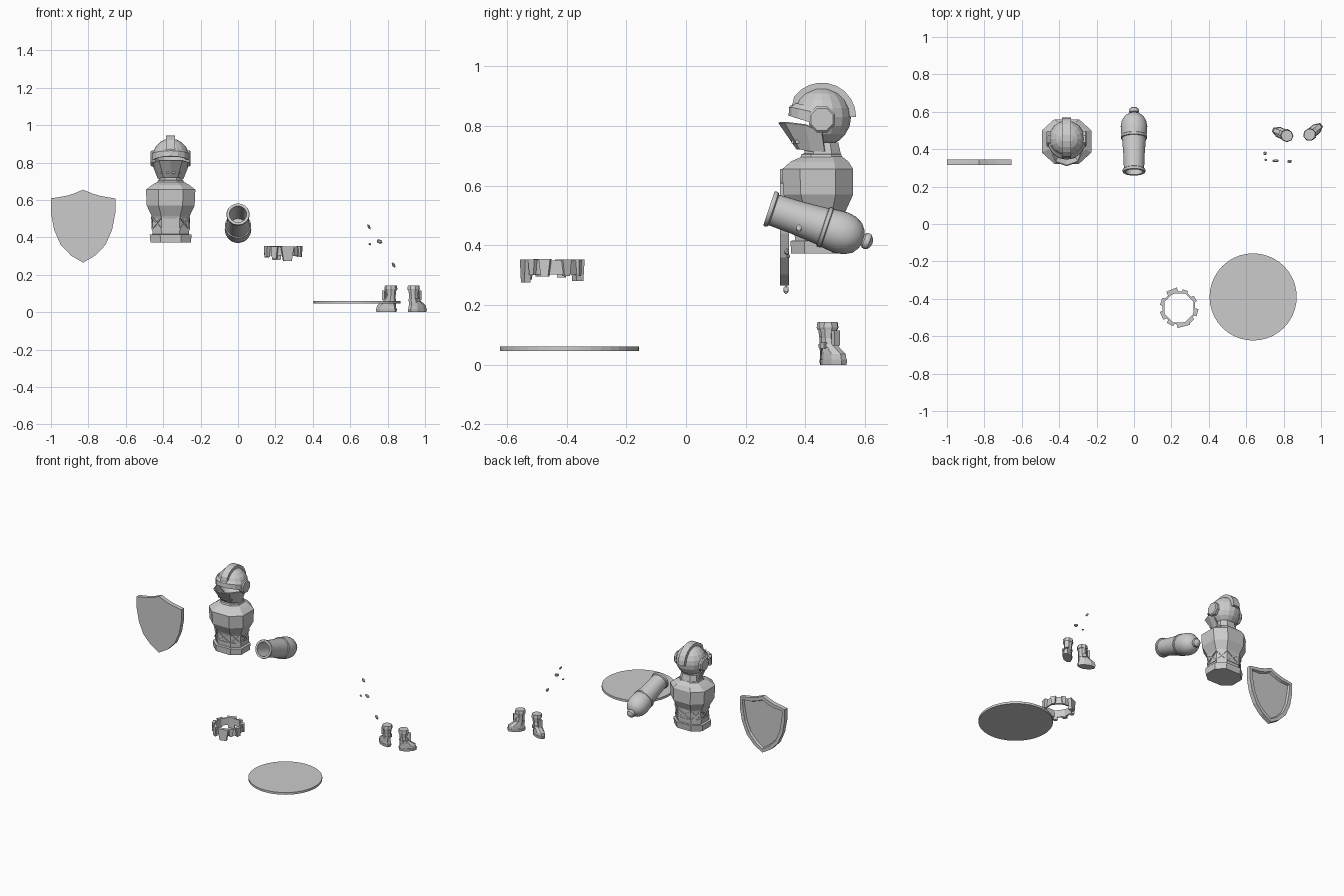
import bpy, bmesh, math
from mathutils import Vector, Matrix

if "Cube" in bpy.data.objects:
    bpy.data.objects.remove(bpy.data.objects["Cube"])

def finish(name, bm, loc=(0, 0, 0), rot=0.0):
    bmesh.ops.remove_doubles(bm, verts=bm.verts, dist=1e-5)
    bmesh.ops.recalc_face_normals(bm, faces=bm.faces)
    me = bpy.data.meshes.new(name)
    bm.to_mesh(me)
    bm.free()
    ob = bpy.data.objects.new(name, me)
    ob.location = loc
    ob.rotation_euler.z = rot
    bpy.context.collection.objects.link(ob)
    return ob

def skin(bm, rings, closed=True, caps=True):
    rows = [[bm.verts.new(p) for p in r] for r in rings]
    n = len(rows[0])
    for a, b in zip(rows, rows[1:]):
        for i in range(n if closed else n - 1):
            j = (i + 1) % n
            bm.faces.new((a[i], a[j], b[j], b[i]))
    if caps:
        bm.faces.new(rows[0][::-1])
        bm.faces.new(rows[-1])

def loft(name, rings, **kw):
    bm = bmesh.new()
    skin(bm, rings, kw.pop("closed", True), kw.pop("caps", True))
    return finish(name, bm, **kw)

def circle(n, r, z, cy=0, ry=None, off=0.0):
    ry = r if ry is None else ry
    return [(r * math.cos(2 * math.pi * (i + off) / n), cy + ry * math.sin(2 * math.pi * (i + off) / n), z) for i in range(n)]

def oct_ring(z, rx, yf, yb, cut=0.5):
    cy, ry = (yf + yb) / 2, (yb - yf) / 2
    c = [(1, -cut), (1, cut), (cut, 1), (-cut, 1), (-1, cut), (-1, -cut), (-cut, -1), (cut, -1)]
    return [Vector((rx * a, cy + ry * b, z)) for a, b in c]

def thicken(ob, t):
    m = ob.modifiers.new("thickness", 'SOLIDIFY')
    m.thickness = t
    m.offset = 0

def smooth(ob, angle=35):
    bpy.ops.object.select_all(action='DESELECT')
    ob.select_set(True)
    bpy.context.view_layer.objects.active = ob
    bpy.ops.object.shade_smooth_by_angle(angle=math.radians(angle))

def bar(bm, p, q, w, d, out):
    # flat strap from p to q, facing along out
    ax = (q - p).normalized()
    side = ax.cross(out).normalized() * w
    dep = out.normalized() * d
    skin(bm, [[e + side + dep, e - side + dep, e - side - dep, e + side - dep] for e in (p, q)])

def block(bm, c, size, rot=0.0):
    m = Matrix.Translation(c) @ Matrix.Rotation(rot, 4, 'Z') @ Matrix.Diagonal((*size, 1))
    return bmesh.ops.create_cube(bm, size=1, matrix=m)["verts"]

# shield with recessed back
half = [(0, .655), (.05, .634), (.09, .622), (.172, .608), (.172, .53), (.155, .44), (.12, .36), (.065, .303), (0, .265)]
outline = half + [(-x, z) for x, z in half[-2:0:-1]]
bm = bmesh.new()
skin(bm, [[(x - .828, y, z) for x, z in outline] for y in (.315, .345)])
back = [f for f in bm.faces if f.calc_center_median().y > .34]
bmesh.ops.recalc_face_normals(bm, faces=bm.faces)
bmesh.ops.inset_region(bm, faces=back, thickness=.024)
bmesh.ops.inset_region(bm, faces=back, thickness=.006, depth=-.015)
finish("shield", bm)

# torso armour
KX = -.36
torso = [(.372, .108, .352, .535), (.415, .112, .35, .54), (.417, .097, .365, .53), (.50, .097, .36, .535),
         (.515, .102, .355, .535), (.57, .128, .326, .56), (.655, .132, .322, .56), (.68, .10, .35, .545),
         (.70, .065, .395, .52), (.745, .058, .40, .51)]
loft("torso", [oct_ring(*t) for t in torso], loc=(KX, 0, 0))
loft("belt_line", [oct_ring(z, .101, .359, .534) for z in (.438, .45)], loc=(KX, 0, 0))

# crossed waist straps
bm = bmesh.new()
lo, hi = oct_ring(.445, .098, .363, .531), oct_ring(.508, .10, .357, .535)
for i in range(8):
    j = (i + 1) % 8
    out = (hi[j] - hi[i]).cross(Vector((0, 0, 1)))
    bar(bm, lo[i], hi[j], .004, .004, out)
    bar(bm, lo[j], hi[i], .004, .004, out)
finish("waist_straps", bm, (KX, 0, 0))

# shoulder plates and collar
loft("collar", [oct_ring(z, r, .455 - r, .455 + r * .95) for z, r in ((.685, .075), (.705, .068), (.708, .06))], loc=(KX, 0, 0))

# helmet dome, open at the face
HC = Vector((0, .455, .83))
bm = bmesh.new()
bmesh.ops.create_uvsphere(bm, u_segments=16, v_segments=10, radius=.095, matrix=Matrix.Translation(HC))
bmesh.ops.delete(bm, geom=[f for f in bm.faces if f.calc_center_median().y < .42 and f.calc_center_median().z < .84], context='FACES')
thicken(finish("helmet_dome", bm, (KX, 0, 0)), .006)

# brow plate
rows = []
for r, zf, zs in ((.09, .875, .855), (.106, .862, .84), (.108, .834, .80)):
    row = []
    for k in range(9):
        a = math.radians(-90 + 22.5 * k)
        c = math.cos(a)
        row.append((min(r, .102) * math.sin(a), .455 - r * c, zs + (zf - zs) * c))
    rows.append(row)
thicken(loft("brow_plate", rows, closed=False, caps=False, loc=(KX, 0, 0)), .007)

# chin guard and breathing studs
def both(h):
    return h + [(-x, y, z) for x, y, z in h[-2::-1]]
top = both([(.092, .455, .782), (.086, .40, .804), (.06, .333, .812), (0, .312, .812)])
low = both([(.066, .465, .715), (.058, .42, .715), (.036, .383, .723), (0, .373, .723)])
thicken(loft("chin_guard", [top, low], closed=False, caps=False, loc=(KX, 0, 0)), .007)
bm = bmesh.new()
for x in (-.045, -.016, .016, .045):
    block(bm, (x, .353 + abs(x) * .45, .747), (.012, .012, .012))
finish("chin_studs", bm, (KX, 0, 0))

# crest
rings = []
for k in range(11):
    a = math.radians(160 - 16 * k)
    d = Vector((0, math.cos(a), math.sin(a)))
    o = .106 if k == 0 else .115
    rings.append([HC + d * r + Vector((x, 0, 0)) for r, x in ((.088, -.024), (o, -.024), (o, .024), (.088, .024))])
loft("crest", rings, loc=(KX, 0, 0))

# ear discs
for s, side in ((-1, "left"), (1, "right")):
    loft("ear_disc_" + side, [[(s * x, .455 + v, .822 + u) for u, v, _ in circle(8, r, 0, off=.5)]
                              for x, r in ((.08, .047), (.1, .047), (.107, .04))], loc=(KX, 0, 0))

# cannon, lathed around its tilted axis
prof = [(.001, .2), (.042, .2), (.046, 0), (.060, 0), (.062, .006), (.060, .014), (.054, .018), (.057, .1), (.064, .19),
        (.070, .192), (.070, .204), (.067, .207), (.070, .235), (.071, .258), (.066, .286), (.052, .312), (.032, .327),
        (.018, .331), (.025, .336), (.028, .345), (.025, .355), (.014, .363), (.001, .366)]
can = loft("cannon", [circle(32, r, t) for r, t in prof], loc=(0, .278, .524))
can.rotation_euler = Vector((0, .948, -.319)).to_track_quat('Z', 'Y').to_euler()
smooth(can)

# loose belt with pouches
loft("loose_belt", [circle(8, r, z, off=.5) for r, z in ((.084, .302), (.094, .302), (.094, .35), (.084, .35), (.084, .302))],
     caps=False, loc=(.24, -.448, 0))
bm = bmesh.new()
for ang, w, h0, h1, d in ((-75, .07, .275, .352, .022), (112, .06, .28, .353, .026), (-15, .04, .296, .355, .022),
                          (30, .034, .298, .352, .018), (70, .03, .298, .352, .016), (160, .04, .292, .352, .018),
                          (205, .045, .296, .355, .02), (-118, .04, .285, .35, .018), (-45, .03, .3, .352, .016)):
    a = math.radians(ang)
    vs = block(bm, (.092 * math.cos(a), .092 * math.sin(a), (h0 + h1) / 2), (d, w, h1 - h0), a)
    mid = Vector((math.cos(a), math.sin(a), 0))
    for v in vs:
        # taper the pouch towards its bottom
        if v.co.z < h0 + .001:
            v.co.xy = v.co.xy * .97 + mid.xy * .092 * .03
            tangent = Vector((-mid.y, mid.x))
            v.co.xy -= tangent * v.co.xy.dot(tangent) * .35
finish("belt_pouches", bm, (.24, -.448, 0))

# round plate
disc = loft("round_plate", [circle(40, .233, z) for z in (.046, .061)], loc=(.637, -.39, 0))

# boots, each a stack of eight-sided rings with toe along local y
def boot(name, x, y, dx, dy):
    rot = math.atan2(-dx, dy)
    def stack(part, rs):
        loft(name + part, [circle(8, rx, z, cy, ry, .5) for z, cy, rx, ry in rs], loc=(x, y, 0), rot=rot)
    stack("_sole", [(.0, .018, .029, .058), (.018, .018, .031, .062)])
    stack("_upper", [(.018, .018, .029, .058), (.036, .018, .029, .054), (.05, .008, .028, .043), (.066, -.004, .025, .030),
                     (.09, -.008, .025, .026), (.122, -.008, .029, .030), (.135, -.008, .029, .030)])
    stack("_cuff", [(.118, -.008, .032, .033), (.125, -.008, .034, .035), (.144, -.008, .031, .032)])
    stack("_strap", [(.058, .0, .03, .037), (.07, -.004, .029, .033)])
    bm = bmesh.new()
    block(bm, (0, .03, .09), (.026, .014, .05))
    block(bm, (.028, -.002, .064), (.012, .022, .02))
    finish(name + "_shin_plate", bm, (x, y, 0), rot)
boot("boot_left", .81, .475, -.9, .4)
boot("boot_right", .945, .483, .72, .6)

# small floating fragments
for k, (p, s) in enumerate((((.70, .378, .457), (.008, .011, .014)), ((.705, .343, .364), (.008, .007, .007)),
                            ((.757, .338, .378), (.017, .009, .013)), ((.832, .335, .252), (.010, .010, .015)))):
    bm = bmesh.new()
    bmesh.ops.create_icosphere(bm, subdivisions=1, radius=1, matrix=Matrix.Diagonal((*s, 1)))
    for v in bm.verts:
        v.co.x += -.5 * v.co.z
    finish("fragment_%d" % (k + 1), bm, p, 0)
